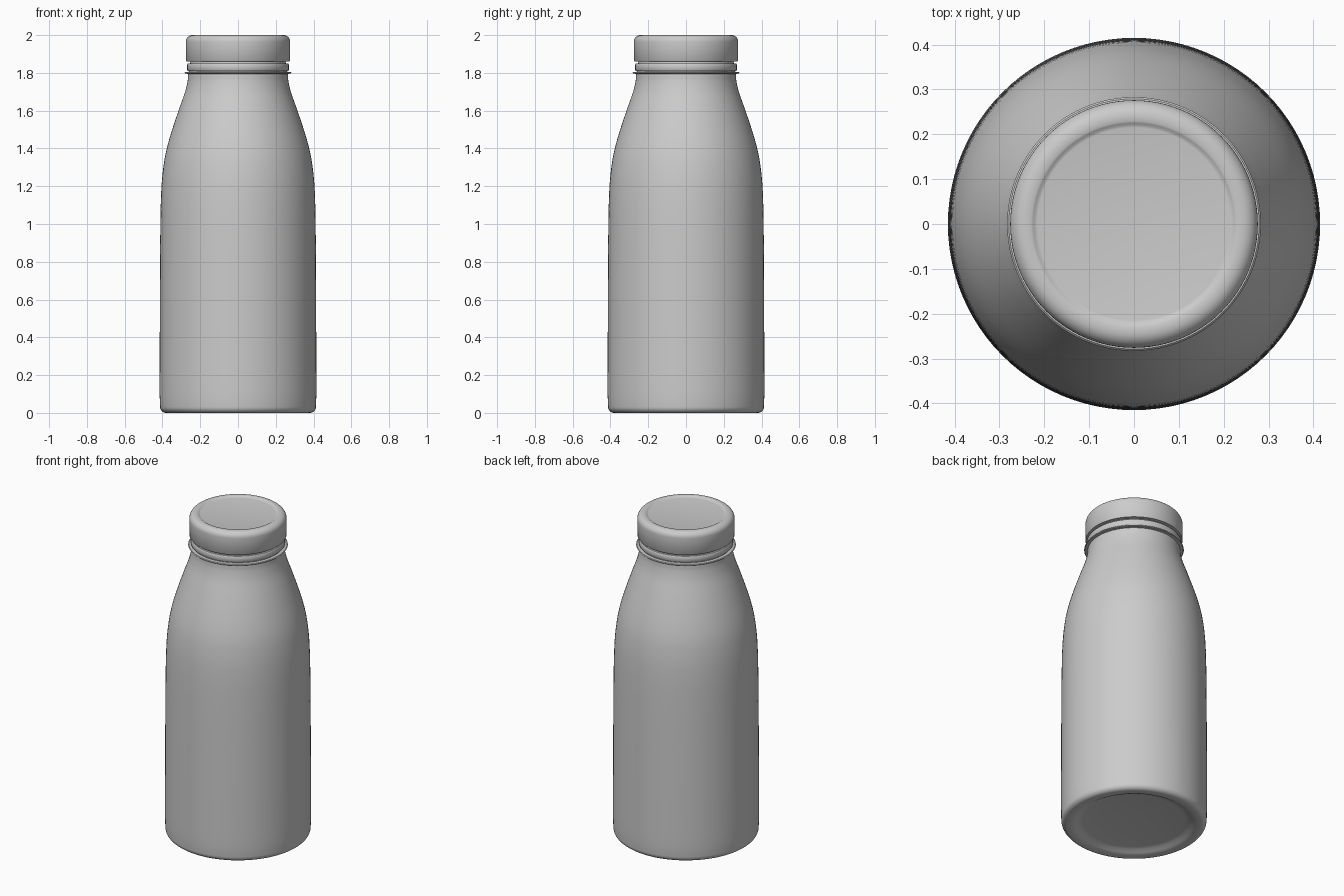
import bpy, bmesh, math

if "Cube" in bpy.data.objects:
    bpy.data.objects.remove(bpy.data.objects["Cube"])

SEGMENTS = 96


def lathe(name, profile):
    """Revolve (radius, height) points around z; radius 0 closes onto the axis."""
    bm = bmesh.new()
    rings = []
    for r, z in profile:
        if r < 1e-6:
            rings.append([bm.verts.new((0, 0, z))])
        else:
            rings.append([bm.verts.new((r * math.cos(2 * math.pi * i / SEGMENTS),
                                        r * math.sin(2 * math.pi * i / SEGMENTS), z))
                          for i in range(SEGMENTS)])
    for a, b in zip(rings, rings[1:]):
        for i in range(SEGMENTS):
            j = (i + 1) % SEGMENTS
            if len(a) == 1:
                bm.faces.new((a[0], b[j], b[i]))
            elif len(b) == 1:
                bm.faces.new((a[i], a[j], b[0]))
            else:
                bm.faces.new((a[i], a[j], b[j], b[i]))
    bmesh.ops.recalc_face_normals(bm, faces=bm.faces)
    mesh = bpy.data.meshes.new(name)
    bm.to_mesh(mesh)
    bm.free()
    obj = bpy.data.objects.new(name, mesh)
    bpy.context.collection.objects.link(obj)
    bpy.context.view_layer.objects.active = obj
    obj.select_set(True)
    bpy.ops.object.shade_smooth_by_angle(angle=math.radians(40))
    obj.select_set(False)
    return obj


def arc(cr, cz, rad, start, end, steps=6):
    """Points on a rounded corner, angles in degrees."""
    return [(cr + rad * math.cos(math.radians(start + (end - start) * i / steps)),
             cz + rad * math.sin(math.radians(start + (end - start) * i / steps)))
            for i in range(steps + 1)]


def smooth(points, steps=5):
    """Radius as a monotone-looking cubic through (radius, height) points."""
    n = len(points)
    slope = []
    for i in range(n):
        a, b = points[max(i - 1, 0)], points[min(i + 1, n - 1)]
        slope.append((b[0] - a[0]) / (b[1] - a[1]))
    out = []
    for i in range(n - 1):
        (r0, z0), (r1, z1) = points[i], points[i + 1]
        h = z1 - z0
        for k in range(steps):
            t = k / steps
            r = ((2*t**3 - 3*t**2 + 1) * r0 + (t**3 - 2*t**2 + t) * h * slope[i]
                 + (3*t**2 - 2*t**3) * r1 + (t**3 - t**2) * h * slope[i + 1])
            out.append((r, z0 + h * t))
    return out + [points[-1]]


# Bottle: recessed base, rounded foot, tapering wall, shoulder and neck
base = [(0, 0.035), (0.15, 0.03), (0.29, 0.024), (0.315, 0.02), (0.335, 0.008), (0.352, 0.002)]
foot = arc(0.381, 0.032, 0.032, -90, 0)
wall = smooth([(0.415, 0.10), (0.414, 0.5), (0.411, 1.0), (0.405, 1.2), (0.391, 1.33),
               (0.372, 1.42), (0.342, 1.52), (0.308, 1.62), (0.28, 1.70), (0.267, 1.755),
               (0.264, 1.79)])
neck = [(0.262, 1.80), (0.25, 1.87), (0.25, 1.90), (0, 1.90)]
lathe("bottle", base + foot + wall + neck)

# Thin support ring around the neck
lathe("neck_ring", [(0.25, 1.794), (0.279, 1.796), (0.283, 1.80), (0.279, 1.804), (0.25, 1.806)])

# Tamper band just below the cap
lathe("tamper_band", [(0.25, 1.811), (0.266, 1.811), (0.269, 1.815), (0.269, 1.845),
                      (0.266, 1.849), (0.25, 1.849)])

# Cap with rounded shoulder and shallow recessed top panel
lathe("cap", [(0.25, 1.861), (0.273, 1.861), (0.276, 1.865)]
      + arc(0.241, 1.965, 0.035, 0, 90, 8)
      + [(0.229, 2.0), (0.225, 1.998), (0.220, 1.994), (0.215, 1.993), (0, 1.993)])
